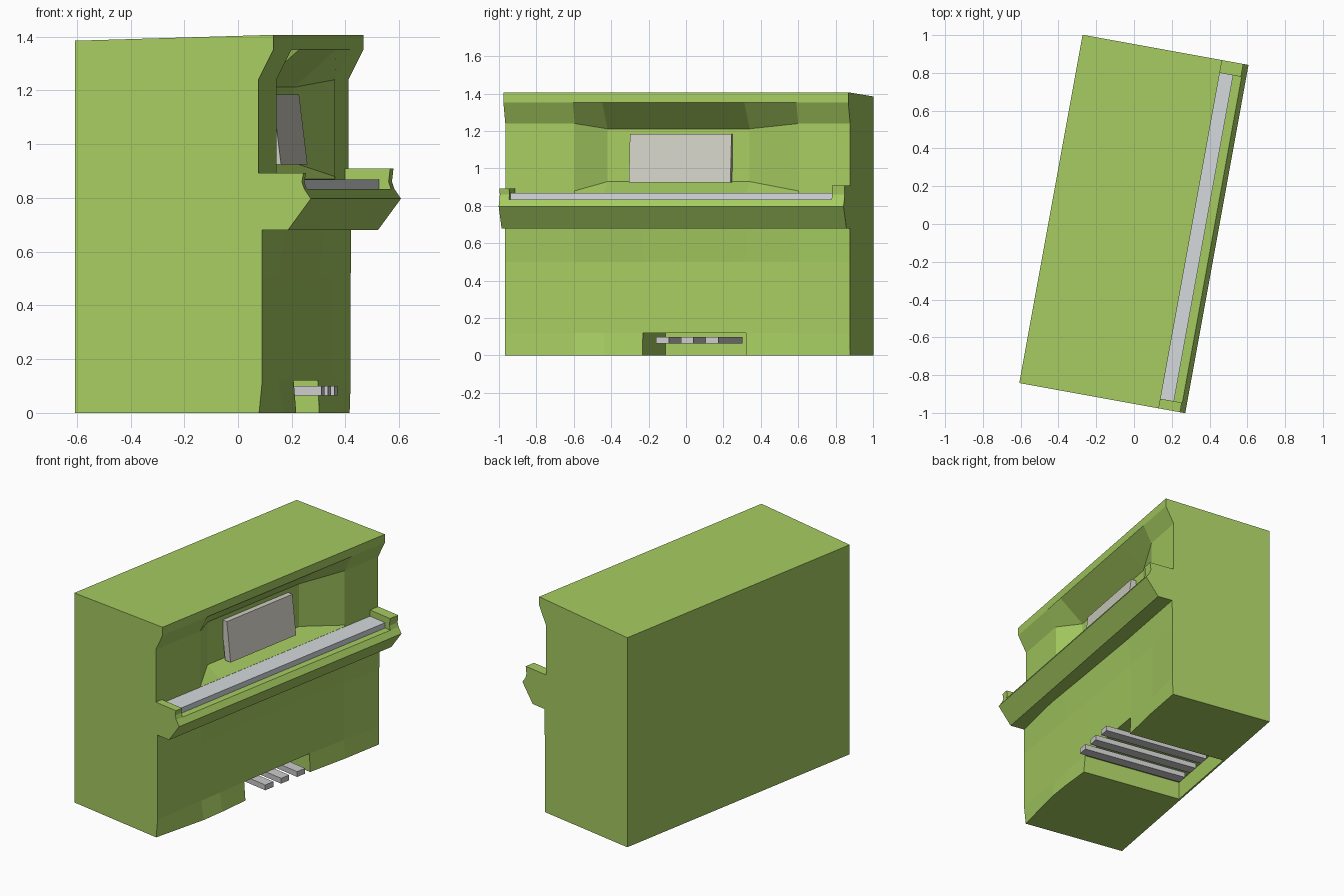
import bpy, bmesh, math
from mathutils import Matrix, Vector

if "Cube" in bpy.data.objects:
    bpy.data.objects.remove(bpy.data.objects["Cube"])

# The whole piano stands turned about 10 degrees: local x = depth (front +), local y = width
TURN = Matrix.Rotation(math.radians(-10.3), 4, 'Z')


def material(name, color):
    m = bpy.data.materials.new(name)
    m.diffuse_color = color
    m.use_nodes = True
    m.node_tree.nodes["Principled BSDF"].inputs["Base Color"].default_value = m.diffuse_color
    return m


green = material("green_case", (0.38, 0.60, 0.12, 1))
ivory = material("ivory_keys", (0.66, 0.70, 0.73, 1))
beige = material("stand_grey", (0.63, 0.62, 0.55, 1))


def loft(name, sections, mat=None):
    """Solid through a row of matching closed cross-sections."""
    bm = bmesh.new()
    rings = [[bm.verts.new(TURN @ Vector(p)) for p in sec] for sec in sections]
    n = len(rings[0])
    for a, b in zip(rings, rings[1:]):
        for i in range(n):
            j = (i + 1) % n
            bm.faces.new((a[i], a[j], b[j], b[i]))
    bm.faces.new(rings[0])
    bm.faces.new(rings[-1])
    bmesh.ops.recalc_face_normals(bm, faces=bm.faces)
    me = bpy.data.meshes.new(name)
    bm.to_mesh(me)
    bm.free()
    ob = bpy.data.objects.new(name, me)
    bpy.context.collection.objects.link(ob)
    if mat:
        me.materials.append(mat)
    return ob


def extrude(name, profile, s0, s1, mat=None):
    """Side profile (depth, height) carried along the width."""
    return loft(name, [[(d, s, z) for d, z in profile] for s in (s0, s1)], mat)


def box(name, d0, d1, s0, s1, z0, z1, mat=None):
    return extrude(name, [(d0, z0), (d1, z0), (d1, z1), (d0, z1)], s0, s1, mat)


# Case: width position, upper panel (depth, top z, bottom z), lower panel depth at top, middle, foot
columns = [
    (-0.937, 0.247, 1.240, 0.88, 0.262, 0.262, 0.250),
    (-0.560, 0.247, 1.240, 0.88, 0.280, 0.253, 0.275),
    (-0.400, 0.145, 1.212, 0.93, 0.276, 0.250, 0.270),
    (-0.190, 0.145, 1.212, 0.93, 0.270, 0.245, 0.255),
    (0.372, 0.145, 1.212, 0.93, 0.258, 0.235, 0.240),
    (0.655, 0.247, 1.240, 0.88, 0.258, 0.240, 0.252),
    (0.937, 0.247, 1.240, 0.88, 0.258, 0.256, 0.252),
]
sections = []
for s, up, zt, zb, low_top, low_mid, foot in columns:
    prof = [(-0.447, 0), (-0.447, 1.385), (0.304, 1.407), (0.304, 1.352),
            (up, zt), (up, zb), (0.247, 0.87), (low_top, 0.68),
            (low_mid, 0.50), (low_mid, 0.12), (foot, 0)]
    sections.append([(d, s, z) for d, z in prof])
case = loft("piano_case", sections, green)

# Pedal channel, open at the front and below
cutter = box("pedal_channel_cutter", -0.435, 0.5, -0.19, 0.37, -0.1, 0.12)
cutter.hide_render = True
cutter.hide_viewport = True
cut = case.modifiers.new("pedal_channel", 'BOOLEAN')
cut.operation = 'DIFFERENCE'
cut.solver = 'EXACT'
cut.object = cutter

# Key bed with sloped front lip and underside
extrude("key_bed", [(0.20, 0.68), (0.359, 0.68), (0.446, 0.797),
                    (0.421, 0.834), (0.20, 0.834)], -0.937, 0.937, green)

# Key blocks at both ends
for name, s0, s1, top in (("left_key_block", -0.937, -0.885, 0.893),
                          ("right_key_block", 0.868, 0.937, 0.910)):
    extrude(name, [(0.20, 0.80), (0.43, 0.80), (0.421, 0.834), (0.412, 0.86),
                   (0.418, top), (0.20, top)], s0, s1, green)

# Keyboard
box("keyboard", 0.20, 0.376, -0.885, 0.868, 0.83, 0.869, ivory)

# Music stand leaning back in the recess
extrude("music_stand", [(0.165, 0.925), (0.212, 0.925), (0.180, 1.185), (0.133, 1.185)],
        -0.272, 0.28, beige)

# Three long pedals
for i, s in enumerate((-0.067, 0.067, 0.202)):
    box(f"pedal_{i + 1}", -0.39, 0.334, s - 0.034, s + 0.034, 0.065, 0.10)
